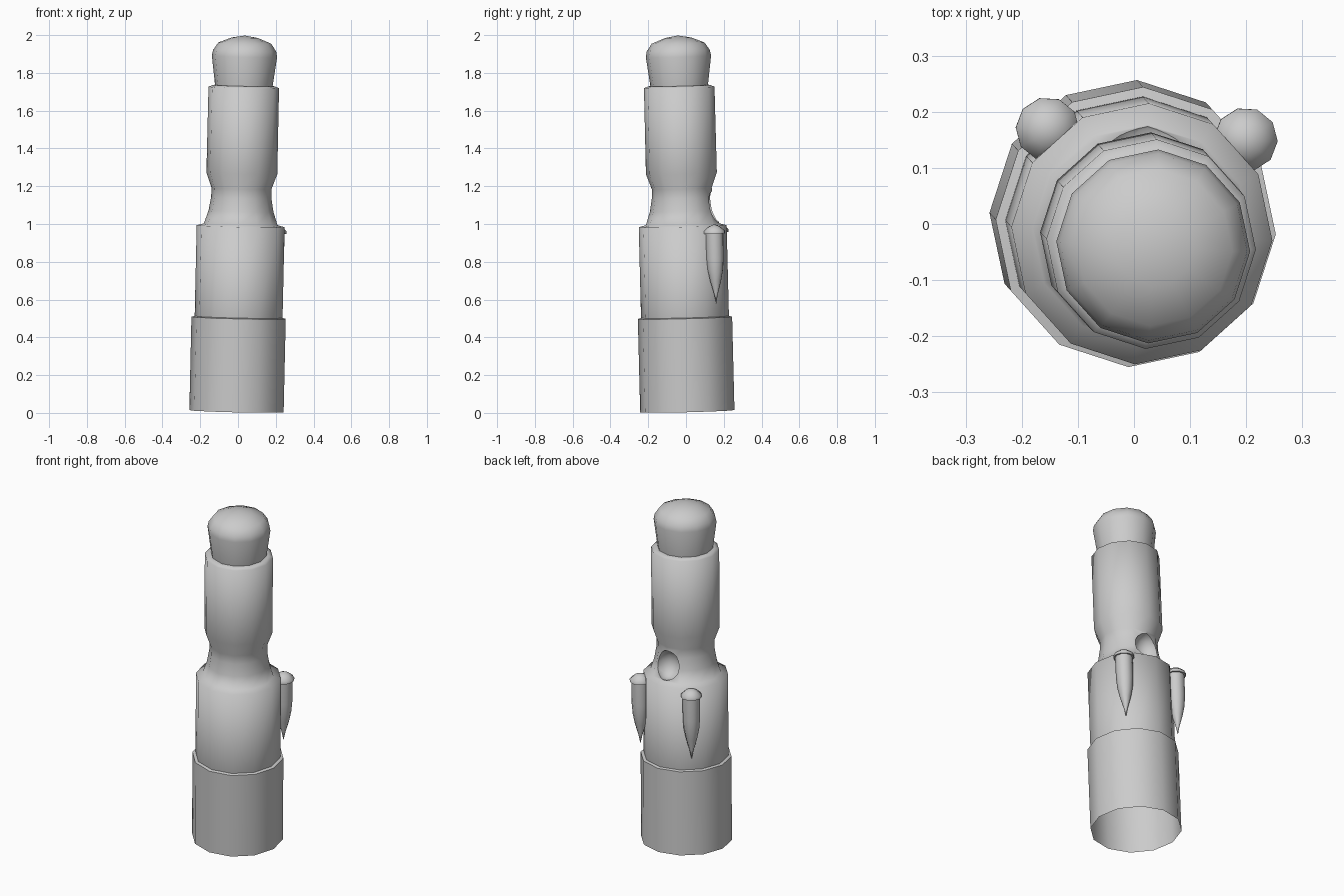
import bpy
import bmesh
from math import cos, sin, pi, radians
from mathutils import Matrix, Vector

cube = bpy.data.objects.get("Cube")
if cube:
    bpy.data.objects.remove(cube, do_unlink=True)

stone = bpy.data.materials.new("stone_grey")
stone.use_nodes = True
colour = (0.6, 0.6, 0.6, 1)
stone.diffuse_color = colour
stone.node_tree.nodes["Principled BSDF"].inputs["Base Color"].default_value = colour

# The whole tower leans slightly and is turned a little about its axis
lean = Vector((0, 0, 1)).rotation_difference(Vector((0.0225, -0.025, 1)))
TOWER = (Matrix.Translation((-0.008, 0.007, 0.009)) @ lean.to_matrix().to_4x4()
         @ Matrix.Rotation(radians(-3), 4, "Z"))


def lathe(name, profile, sides, centre=(0, 0)):
    """Turn (radius, height) points around a vertical axis."""
    bm = bmesh.new()
    rings = []
    for r, z in profile:
        if r == 0:
            rings.append([bm.verts.new((*centre, z))] * sides)
        else:
            rings.append([bm.verts.new((centre[0] + r * cos(2 * pi * i / sides),
                                        centre[1] + r * sin(2 * pi * i / sides), z))
                          for i in range(sides)])
    for low, high in zip(rings, rings[1:]):
        for i in range(sides):
            j = (i + 1) % sides
            corners = list(dict.fromkeys((low[i], low[j], high[j], high[i])))
            bm.faces.new(corners)
    mesh = bpy.data.meshes.new(name)
    bm.to_mesh(mesh)
    bm.free()
    mesh.materials.append(stone)
    obj = bpy.data.objects.new(name, mesh)
    obj.matrix_world = TOWER
    bpy.context.collection.objects.link(obj)
    return obj


def select(obj):
    bpy.ops.object.select_all(action="DESELECT")
    obj.select_set(True)
    bpy.context.view_layer.objects.active = obj


def smooth(obj, angle):
    select(obj)
    bpy.ops.object.shade_smooth_by_angle(angle=radians(angle))


# Hollow, open-bottomed lower drum
base = lathe("base_drum", [(0.25, 0), (0.25, 0.495), (0.228, 0.5)], 12)
smooth(base, 50)

# Middle drum, flared neck and upper drum
body = lathe("tower_body", [(0, 0.95), (0.225, 0.95), (0.228, 0.48), (0.233, 0.5),
                            (0.233, 0.98), (0.195, 0.99), (0.172, 1.06), (0.16, 1.13),
                            (0.159, 1.18), (0.188, 1.26), (0.187, 1.715),
                            (0.162, 1.725), (0, 1.725)], 12)

# Hollow arched niche at the back of the neck
cutter = lathe("niche_cutter", [(0.075 * sin(pi * i / 8), 1.075 - 0.085 * cos(pi * i / 8))
                                if 0 < i < 8 else (0, 1.075 - 0.085 * cos(pi * i / 8))
                                for i in range(9)], 12, (0, 0.16))
cut = body.modifiers.new("niche", "BOOLEAN")
cut.operation = "DIFFERENCE"
cut.solver = "EXACT"
cut.object = cutter
select(body)
bpy.ops.object.modifier_apply(modifier="niche")
bpy.data.objects.remove(cutter, do_unlink=True)
smooth(body, 75)

# Domed cap
cap = lathe("domed_cap", [(0.152, 1.72), (0.173, 1.88), (0.167, 1.91),
                          (0.14, 1.95), (0.07, 1.978), (0, 1.99)], 12)
smooth(cap, 50)

# Two hanging turrets behind, with pointed feet and conical roofs
for name, angle in (("left_turret", 45), ("right_turret", 135)):
    a = radians(angle)
    turret = lathe(name, [(0, 0.57), (0.01, 0.62), (0.03, 0.69), (0.042, 0.75),
                          (0.047, 0.81), (0.048, 0.94), (0.057, 0.94),
                          (0.057, 0.955), (0.03, 0.978), (0, 0.99)],
                   10, (0.25 * cos(a), 0.25 * sin(a)))
    smooth(turret, 50)
